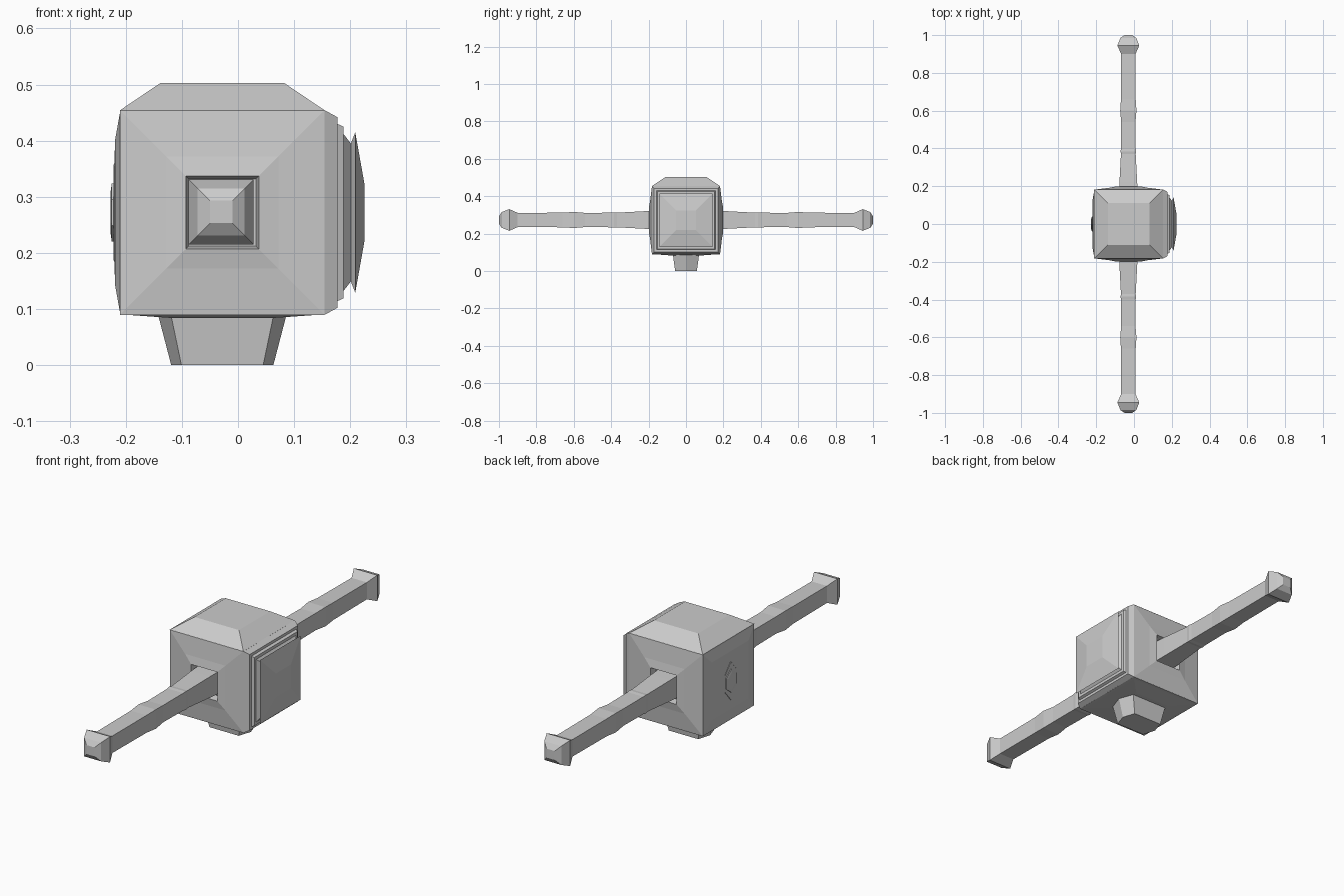
import bpy, bmesh
from math import cos, sin, pi

if "Cube" in bpy.data.objects:
    bpy.data.objects.remove(bpy.data.objects["Cube"])

CX, CZ = -0.028, 0.272   # centre of the hammer block
H = 0.1825               # half size of the block

SQUARE = [(-1, -1), (1, -1), (1, 1), (-1, 1)]


def loft(name, axis, centre, rings, shape=SQUARE):
    """Skin scaled copies of a shape along an axis; rings are (position, half_u[, half_v])."""
    bm = bmesh.new()
    loops = []
    for r in rings:
        pos, hu, hv = r[0], r[1], r[-1]
        loop = []
        for u, v in shape:
            co = list(centre)
            a, b = [i for i in range(3) if i != axis]
            co[axis] = pos
            co[a] += u * hu
            co[b] += v * hv
            loop.append(bm.verts.new(co))
        loops.append(loop)
    n = len(shape)
    for p, q in zip(loops, loops[1:]):
        for i in range(n):
            bm.faces.new((p[i], p[(i + 1) % n], q[(i + 1) % n], q[i]))
    bm.faces.new(loops[0])
    bm.faces.new(loops[-1])
    bmesh.ops.recalc_face_normals(bm, faces=bm.faces)
    mesh = bpy.data.meshes.new(name)
    bm.to_mesh(mesh)
    bm.free()
    ob = bpy.data.objects.new(name, mesh)
    bpy.context.collection.objects.link(ob)
    return ob


C = (CX, 0, CZ)

# main block with raised socket rims around the handles
half = [(0.165, 0.06), (0.199, 0.065), (0.192, 0.10), (0.182, H)]
loft("block", 1, C, [(-y, h) for y, h in half] + [(y, h) for y, h in reversed(half)])

# sloped crown and shallow belly
loft("crown", 2, C, [(0.454, H), (0.503, 0.11)])
loft("belly", 2, C, [(0.0905, H), (0.084, 0.09)])

# stepped striking face
loft("striking_face", 0, C, [
    (0.154, H), (0.177, 0.17), (0.177, 0.158), (0.188, 0.153), (0.188, 0.14),
    (0.201, 0.123), (0.209, 0.143), (0.225, 0.053)])

# rear face bulge with hexagonal plate and gem
hexagon_tall = [(0, 1), (-1, 0.45), (-1, -0.45), (0, -1), (1, -0.45), (1, 0.45)]
loft("rear_face", 0, C, [(-0.2095, H), (-0.219, 0.13), (-0.221, 0.07)])
loft("rear_plate", 0, C, [(-0.215, 0.045, 0.095), (-0.222, 0.04, 0.085)], hexagon_tall)
loft("rear_gem", 0, C, [(-0.218, 0.036, 0.052), (-0.225, 0.036, 0.052),
                        (-0.227, 0.026, 0.038)], hexagon_tall)

# hexagonal foot under the block
hexagon_long = [(-1, 0), (-0.8, -1), (0.8, -1), (1, 0), (0.8, 1), (-0.8, 1)]
loft("foot", 2, C, [(0, 0.091, 0.058), (0.088, 0.114, 0.07)], hexagon_long)

# two mirrored square handles with flared pommels
profile = [(0.15, 0.050), (0.22, 0.047), (0.37, 0.039), (0.385, 0.041), (0.40, 0.039),
           (0.54, 0.038), (0.60, 0.043), (0.66, 0.039), (0.90, 0.038),
           (0.945, 0.058), (0.985, 0.042), (1.0, 0.02)]
for side, s in (("front", -1), ("back", 1)):
    loft(side + "_handle", 1, (-0.03, 0, 0.273), [(s * y, h) for y, h in profile])
